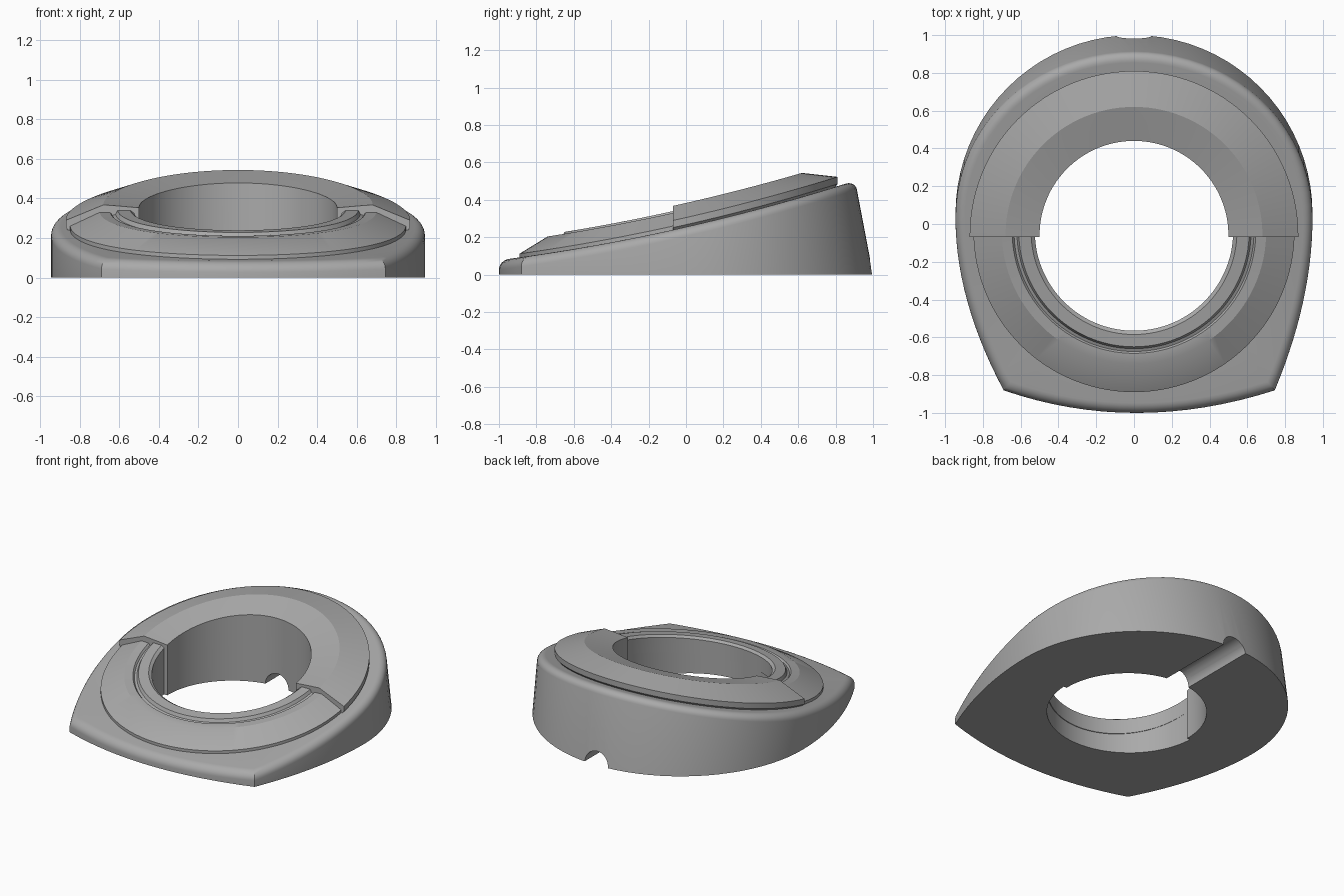
import bpy, bmesh, math
from mathutils import Vector

if "Cube" in bpy.data.objects:
    bpy.data.objects.remove(bpy.data.objects["Cube"], do_unlink=True)

grey = bpy.data.materials.new("grey plastic")
grey.use_nodes = True
COLOR = (0.4, 0.4, 0.4, 1)
grey.diffuse_color = COLOR
grey.node_tree.nodes["Principled BSDF"].inputs["Base Color"].default_value = COLOR

SPLIT_Y = -0.07    # where the raised rear half meets the front half


def top(y):
    """Gently curved sloping upper surface."""
    return 0.255 + 0.228 * y + 0.05 * y * y


def make(name, loops, close_loops, caps=False):
    """Skin a series of point loops into a solid."""
    bm = bmesh.new()
    rows = [[bm.verts.new(p) for p in loop] for loop in loops]
    n = len(rows[0])
    for i in range(len(rows) if close_loops else len(rows) - 1):
        a, b = rows[i], rows[(i + 1) % len(rows)]
        for j in range(n):
            k = (j + 1) % n
            bm.faces.new((a[j], a[k], b[k], b[j]))
    if caps:
        bm.faces.new(rows[0])
        bm.faces.new(rows[-1])
    bmesh.ops.recalc_face_normals(bm, faces=bm.faces)
    mesh = bpy.data.meshes.new(name)
    bm.to_mesh(mesh)
    bm.free()
    obj = bpy.data.objects.new(name, mesh)
    bpy.context.collection.objects.link(obj)
    mesh.materials.append(grey)
    return obj


def bezier(a, b, c, steps):
    """Quadratic curve without its last point."""
    a, b, c = Vector(a), Vector(b), Vector(c)
    ts = [i / steps for i in range(steps)]
    return [a * (1 - t) ** 2 + b * 2 * t * (1 - t) + c * t * t for t in ts]


# Footprint: round back, curved sides, bowed front with two sharp corners
W = 0.945
left, right = (W, 0.055), (-W, 0.055)
corner_l, corner_r = (0.745, -0.88), (-0.69, -0.88)
outline = [Vector((W * math.cos(math.pi * i / 40), 0.055 + W * math.sin(math.pi * i / 40)))
           for i in range(40)]
outline += bezier(right, (-W, -0.4), corner_r, 14)
outline += bezier(corner_r, (0.0, -1.12), corner_l, 16)
outline += bezier(corner_l, (W, -0.4), left, 14)


def rim(angle, radius=0.05):
    """One loop of the rounded upper edge, leaning forward at the back."""
    loop = []
    for p in outline:
        s = 1 - radius * (1 - math.cos(angle)) / W
        lean = 0.19 * (p.y + 1) / 2
        y = p.y * s
        for _ in range(4):
            z = top(y) - radius * (1 - math.sin(angle))
            y = p.y * s - lean * z
        loop.append((p.x * s, y, z))
    return loop


# Base body
center = Vector((0, -0.045))
hole = [center + (p - center).normalized() * 0.525 for p in outline]
rims = [rim(math.pi / 2 * i / 6) for i in range(7)]
middle = [(p + Vector(q[:2])) / 2 for p, q in zip(hole, rims[-1])]
loops = [[(p.x, p.y, 0) for p in hole], [(p.x, p.y, 0) for p in outline]] + rims
loops += [[(p.x, p.y, top(p.y)) for p in loop] for loop in (middle, hole)]
base = make("base_body", loops, True)


def half_ring(name, profile, cy, sign, steps=56):
    """Sweep a (radius, height, on_floor) profile round half of the opening."""
    loops = []
    for i in range(steps + 1):
        loop = []
        for r, h, floor in profile:
            # start exactly on the straight split line
            a0 = math.asin((SPLIT_Y - cy) / r) * sign
            a = a0 + (math.pi - 2 * a0) * i / steps
            x, y = r * math.cos(a), cy + sign * r * math.sin(a)
            loop.append((x, y, 0 if floor else top(y) + h))
        loops.append(loop)
    return make(name, loops, False, True)


# Raised rear half, with a lining that runs down to the floor
rear = half_ring("rear_raised_ring", [
    (0.50, 0, True), (0.50, 0.113, False), (0.60, 0.122, False), (0.68, 0.128, False),
    (0.87, 0.05, False), (0.87, 0.012, False), (0.85, -0.01, False),
    (0.56, -0.01, False), (0.56, 0, True)], -0.06, 1)

# Lower front half, with an inner lip and a narrow groove
front = half_ring("front_ring", [
    (0.525, -0.02, False), (0.525, 0.085, False), (0.545, 0.1, False), (0.61, 0.1, False),
    (0.62, 0.08, False), (0.635, 0.075, False), (0.645, 0.088, False), (0.70, 0.09, False),
    (0.85, 0.02, False), (0.85, -0.02, False)], -0.04, -1)

# Cable channel under the back
bpy.ops.mesh.primitive_cylinder_add(vertices=32, radius=0.09, depth=1.0,
                                    location=(0, 0.8, 0), rotation=(math.pi / 2, 0, 0))
cutter = bpy.context.object
cutter.name = "cable_channel_cutter"
cutter.hide_render = True
for obj in (base, rear):
    mod = obj.modifiers.new("cable_channel", "BOOLEAN")
    mod.operation = "DIFFERENCE"
    mod.solver = "EXACT"
    mod.object = cutter
    bpy.context.view_layer.objects.active = obj
    bpy.ops.object.modifier_apply(modifier=mod.name)
bpy.data.objects.remove(cutter, do_unlink=True)

# Smooth shading with crisp edges
bpy.ops.object.select_all(action="DESELECT")
for obj in (base, rear, front):
    obj.select_set(True)
bpy.context.view_layer.objects.active = base
bpy.ops.object.shade_smooth_by_angle(angle=math.radians(25))
